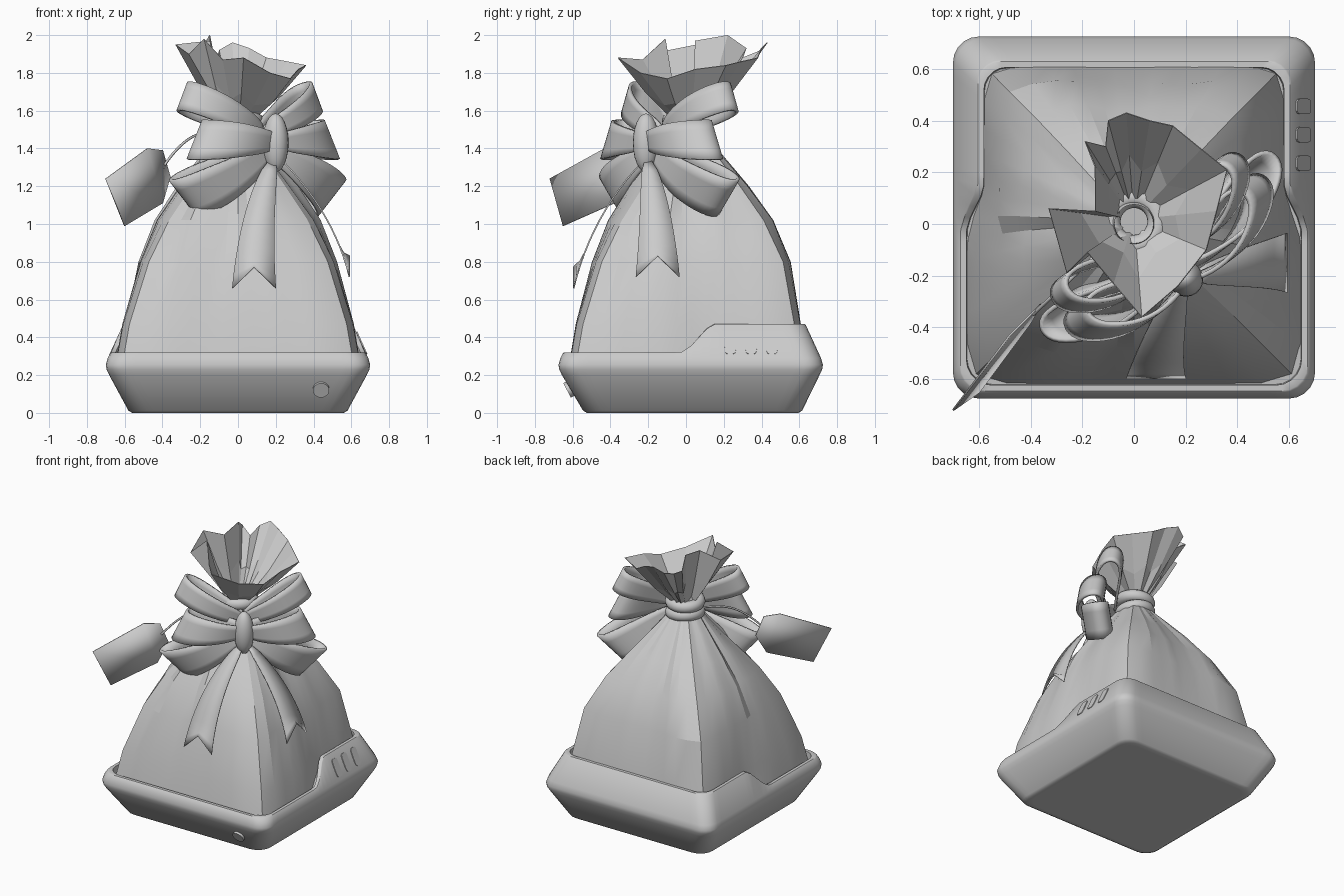
import bpy, bmesh, math, random
from mathutils import Vector, Matrix

cube = bpy.data.objects.get("Cube")
if cube:
    bpy.data.objects.remove(cube, do_unlink=True)
random.seed(4)
CY = 0.025

grey = bpy.data.materials.new("plain grey")
grey.use_nodes = True
grey.diffuse_color = (0.6, 0.6, 0.6, 1)
grey.node_tree.nodes["Principled BSDF"].inputs["Base Color"].default_value = (0.6, 0.6, 0.6, 1)


def finish(ob, angle):
    """Give an object its material and shading."""
    ob.data.materials.append(grey)
    bpy.ops.object.select_all(action='DESELECT')
    ob.select_set(True)
    bpy.context.view_layer.objects.active = ob
    if angle:
        bpy.ops.object.shade_smooth_by_angle(angle=math.radians(angle))
    return ob


def loft(name, rows, closed=True, caps=(False, False), angle=30):
    """Skin a list of point rows with quads."""
    bm = bmesh.new()
    rows = [[bm.verts.new(p) for p in row] for row in rows]
    n = len(rows[0])
    for a, b in zip(rows, rows[1:]):
        for i in range(n if closed else n - 1):
            j = (i + 1) % n
            bm.faces.new((a[i], a[j], b[j], b[i]))
    if caps[0]:
        bm.faces.new(rows[0][::-1])
    if caps[1]:
        bm.faces.new(rows[-1])
    bmesh.ops.recalc_face_normals(bm, faces=bm.faces)
    me = bpy.data.meshes.new(name)
    bm.to_mesh(me)
    bm.free()
    ob = bpy.data.objects.new(name, me)
    bpy.context.collection.objects.link(ob)
    return finish(ob, angle)


def thicken(ob, t):
    mod = ob.modifiers.new("thickness", 'SOLIDIFY')
    mod.thickness, mod.offset = t, 0


def smoothstep(a, b, v):
    t = min(max((v - a) / (b - a), 0), 1)
    return t * t * (3 - 2 * t)


# Tray: rounded square, flared wall, rim stepping up towards the back
def rounded_square(h, r=0.1, side=24, arc=5):
    corners = []
    for k in range(4):
        a0 = math.pi / 2 * k
        c = Matrix.Rotation(a0, 2) @ Vector((h - r, h - r))
        corners.append([c + r * Vector((math.cos(a0 + math.pi / 2 * i / arc),
                                        math.sin(a0 + math.pi / 2 * i / arc))) for i in range(arc + 1)])
    pts = []
    for k in range(4):
        pts += corners[k]
        a, b = corners[k][-1], corners[(k + 1) % 4][0]
        pts += [a.lerp(b, i / side) for i in range(1, side)]
    return pts


def rim_height(y):
    return 0.32 + 0.15 * smoothstep(-0.04, 0.17, y)


def wall_half(z):
    return 0.69 - (z - 0.29) * 0.45


def rim_row(inset, drop):
    row = []
    for p in rounded_square(0.65):
        z = rim_height(p.y + CY)
        f = (wall_half(z) - inset) / 0.65
        row.append((p.x * f, p.y * f + CY, z - drop))
    return row


rows = [[(p.x, p.y + CY + 0.01 * (z < 0.1), z) for p in rounded_square(h)]
        for z, h in [(0, 0.53), (0, 0.56), (0.012, 0.58), (0.2, 0.682), (0.23, 0.696), (0.255, 0.7),
                     (0.29, 0.69)]]
rows += [rim_row(0, 0.004), rim_row(0.005, 0), rim_row(0.028, 0), rim_row(0.031, 0.05)]
loft("tray", rows, caps=(True, True), angle=35)


# Small tray fittings: round knob in front, three flush pads on the raised side
def fitting(name, centre, normal, w, h, power, depth):
    normal = Vector(normal).normalized()
    side = Vector((0, 0, 1)).cross(normal).normalized()
    up = normal.cross(side)
    rows = []
    for d in (-depth, depth):
        row = []
        for i in range(24):
            a = 2 * math.pi * i / 24
            c, s = math.cos(a), math.sin(a)
            r = (abs(c) ** power + abs(s) ** power) ** (-1 / power)
            row.append(Vector(centre) + side * c * r * w + up * s * r * h + normal * d)
        rows.append(row)
    loft(name, rows, caps=(True, True))


fitting("front_knob", (0.44, -0.618, 0.125), (0, -0.88, -0.47), 0.043, 0.043, 2, 0.013)
for k in range(3):
    fitting("side_pad", (wall_half(0.37), 0.235 + 0.11 * k, 0.37), (1, 0, 0.45), 0.03, 0.065, 5, 0.0045)

# Bag: square at the tray, gathered into pleats at the neck
SEG = 48
folds = [random.uniform(-1, 1) * (0.5 if i % 2 else 1) for i in range(SEG)]
rows = []
for z, half, power, fold in [(0.25, 0.65, 12, 0), (0.47, 0.612, 11, 0.004), (0.8, 0.515, 8, 0.03),
                             (1.02, 0.425, 4.6, 0.05), (1.2, 0.305, 3.2, 0.08), (1.36, 0.185, 2.4, 0.1),
                             (1.46, 0.11, 2, 0.05), (1.6, 0.075, 2, 0)]:
    row = []
    for i in range(SEG):
        a = 2 * math.pi * i / SEG
        c, s = math.cos(a), math.sin(a)
        r = half * (abs(c) ** power + abs(s) ** power) ** (-1 / power) * (1 + fold * folds[i])
        x, y = r * c, r * s + 0.03 * min(1, (1.6 - z) / 0.5)
        if z < 0.5:
            back = smoothstep(-0.1, 0.15, y)
            x *= 1 - 0.06 * back
            y *= 1 - 0.055 * back
        row.append((x, y, z))
    rows.append(row)
loft("bag_body", rows, caps=(True, False), angle=18)

# Crumpled mouth of the bag
rim = [(.03, -.36, 1.88), (.17, -.24, 1.8), (.28, -.1, 1.77), (.32, .05, 1.82), (.36, .21, 1.84),
       (.26, .29, 1.86), (.15, .38, 1.88), (.06, .4, 1.93), (-.03, .43, 1.96), (-.1, .4, 1.92),
       (-.11, .3, 1.88), (-.19, .32, 1.93), (-.15, .22, 2.0), (-.15, .05, 1.97), (-.33, .06, 1.95),
       (-.26, -.19, 1.9), (-.18, -.11, 1.98), (-.08, -.23, 1.87)]
neck, middle = [], []
for i, p in enumerate(rim):
    a = math.atan2(p[1] - 0.03, p[0])
    r = 0.055 if i % 2 else 0.085
    neck.append(Vector((r * math.cos(a), r * math.sin(a) + 0.02, 1.55)))
    middle.append(neck[-1].lerp(Vector(p), 0.4 if i % 2 else 0.5) + Vector((0, 0, -0.02)))
thicken(loft("bag_mouth", [neck, middle, rim], angle=0), 0.004)

# Neck band of two wraps
for z, tilt in [(1.46, 0.08), (1.54, -0.06)]:
    bpy.ops.mesh.primitive_torus_add(major_radius=0.095, minor_radius=0.043, major_segments=32,
                                     minor_segments=10, location=(0, 0.01, z), rotation=(tilt, tilt, 0))
    bpy.context.object.name = "neck_band"
    finish(bpy.context.object, 60)

# Bow: three mirrored pairs of ribbon loops around a knot
HUB = Vector((0.19, -0.2, 0))
ACROSS = Vector((0.8, 0.6, 0))
OUT = Vector((0.6, -0.8, 0))
PATH = [(0, .02), (.3, .06), (.65, .05), (.93, -.02), (1.03, -.09), (.96, -.16), (.7, -.15),
        (.3, -.07), (0, -.03)]
for label, z, length, angle, out, wide, skew in [("upper", 1.48, 0.465, 25, -0.12, 0.082, 0),
                                                 ("middle", 1.43, 0.43, 2, 0.0, 0.105, -0.45),
                                                 ("lower", 1.4, 0.54, -29, -0.05, 0.125, 0.27)]:
    for side, mirror in [("left", 1), ("right", -1)]:
        t = math.radians(angle)
        along = ACROSS * mirror * math.cos(t) + Vector((0, 0, math.sin(t)))
        across = -ACROSS * mirror * math.sin(t) + Vector((0, 0, math.cos(t))) + along * skew
        rows = []
        for r, d in PATH:
            mid = HUB + Vector((0, 0, z)) + along * r * length + OUT * (d + out)
            w = 0.045 + (wide - 0.045) * min(r * 1.3, 1)
            rows.append([mid - across * w, mid + across * w])
        ob = loft(label + "_loop_" + side, rows, closed=False, angle=180)
        mod = ob.modifiers.new("curve", 'SUBSURF')
        mod.levels = mod.render_levels = 2
        thicken(ob, 0.018)

bpy.ops.mesh.primitive_uv_sphere_add(segments=20, ring_count=12, location=HUB + OUT * 0.015 + Vector((0, 0, 1.43)))
knot = bpy.context.object
knot.name = "bow_knot"
knot.scale = (0.068, 0.07, 0.155)
knot.rotation_euler = (0, 0, math.atan2(ACROSS.y, ACROSS.x))
finish(knot, 60)


# Ribbon tails hanging over the bag, with notched ends
def tail(name, a, b, c, side):
    a, b, c, side = map(Vector, (a, b, c, side))
    rows = []
    for i in range(13):
        t = i / 12
        p = a * (1 - t) ** 2 + b * 2 * t * (1 - t) + c * t * t
        w = 0.02 + 0.095 * t ** 0.6
        lift = Vector((0, 0, 0.11 * max(0, (t - 0.8) / 0.2)))
        rows.append([p - side * w, p + lift, p + side * w])
    thicken(loft(name, rows, closed=False), 0.008)


tail("front_tail", (.18, -.23, 1.33), (.09, -.5, 1.05), (.085, -.595, .66), (1, 0, 0))
tail("side_tail", (.24, -.2, 1.33), (.51, -.15, 1.05), (.59, -.15, .72), (0, 1, 0))

# Gift tag and its string
tag = [(-.70, -.72, 1.24), (-.6, -.65, .99), (-.40, -.38, 1.11), (-.36, -.31, 1.25), (-.40, -.35, 1.39),
       (-.48, -.43, 1.4)]
thicken(loft("tag", [[tag[0], tag[5], tag[4]], [tag[1], tag[2], tag[3]]], closed=False), 0.008)

curve = bpy.data.curves.new("tag_string", 'CURVE')
curve.dimensions = '3D'
curve.bevel_depth = 0.007
curve.bevel_resolution = 1
line = curve.splines.new('NURBS')
string = [(-.39, -.35, 1.31), (-.35, -.31, 1.37), (-.26, -.23, 1.47), (-.17, -.14, 1.49), (-.08, -.06, 1.48)]
line.points.add(len(string) - 1)
for p, co in zip(line.points, string):
    p.co = (*co, 1)
line.use_endpoint_u = True
curve.materials.append(grey)
bpy.context.collection.objects.link(bpy.data.objects.new("tag_string", curve))
